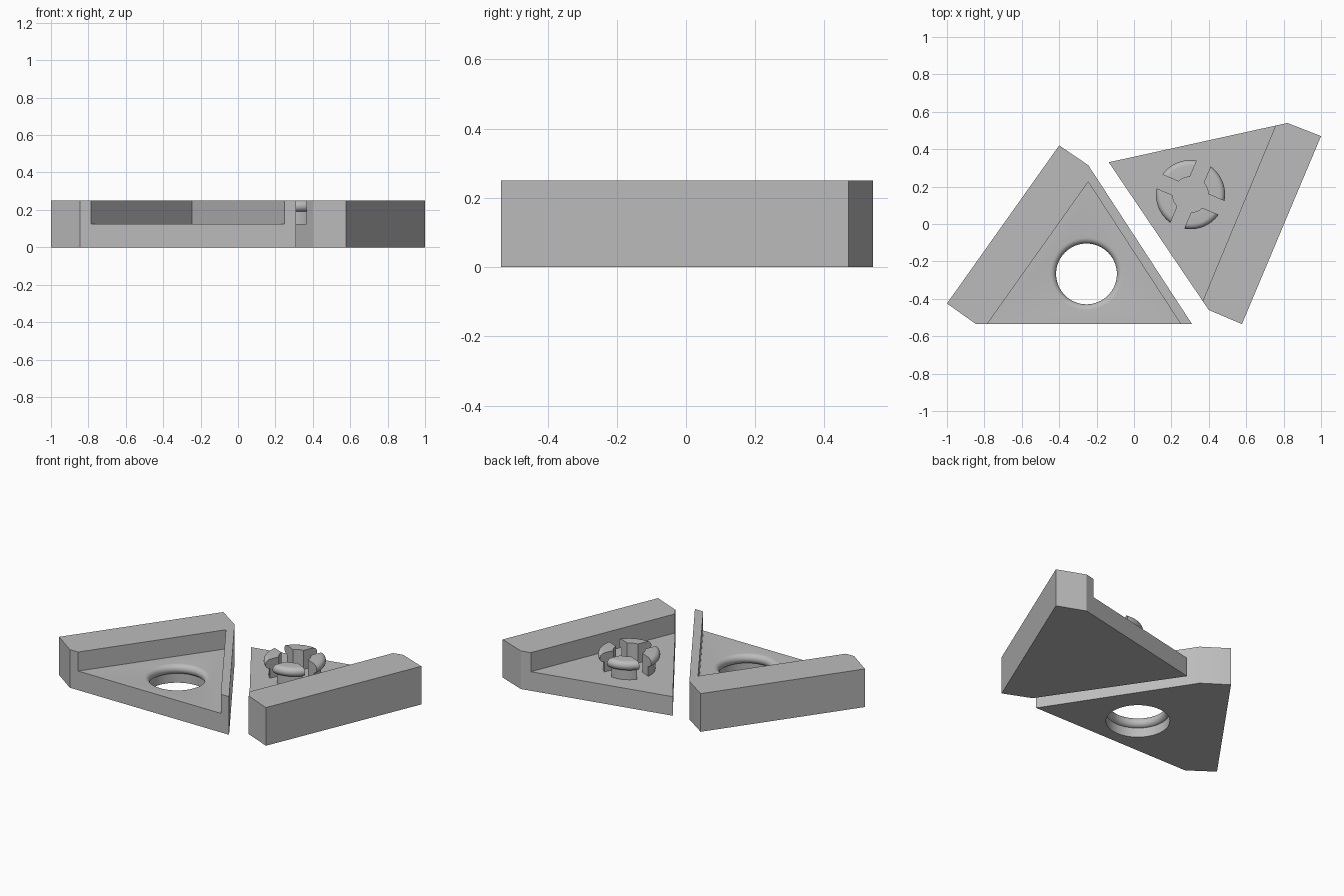
import bpy, bmesh, math
from mathutils import Matrix

if "Cube" in bpy.data.objects:
    bpy.data.objects.remove(bpy.data.objects["Cube"])

HEIGHT, FLOOR = 0.25, 0.125

grey = bpy.data.materials.new("plain grey")
grey.use_nodes = True
grey.diffuse_color = (0.5, 0.5, 0.5, 1)
grey.node_tree.nodes["Principled BSDF"].inputs["Base Color"].default_value = grey.diffuse_color


def finish(name, bm, location=(0, 0, 0)):
    bmesh.ops.recalc_face_normals(bm, faces=bm.faces)
    mesh = bpy.data.meshes.new(name)
    bm.to_mesh(mesh)
    bm.free()
    mesh.materials.append(grey)
    obj = bpy.data.objects.new(name, mesh)
    obj.location = location
    bpy.context.collection.objects.link(obj)
    return obj


def prism(name, outline, z0, z1):
    bm = bmesh.new()
    face = bm.faces.new([bm.verts.new((x, y, z0)) for x, y in outline])
    top = bmesh.ops.extrude_face_region(bm, geom=[face])["geom"]
    verts = [v for v in top if isinstance(v, bmesh.types.BMVert)]
    bmesh.ops.translate(bm, verts=verts, vec=(0, 0, z1 - z0))
    return finish(name, bm)


def lathe(name, profile, location, closed=False, steps=64):
    bm = bmesh.new()
    verts = [bm.verts.new((r, 0, z)) for r, z in profile]
    pairs = list(zip(verts, verts[1:])) + ([(verts[-1], verts[0])] if closed else [])
    edges = [bm.edges.new(p) for p in pairs]
    bmesh.ops.spin(bm, geom=verts + edges, axis=(0, 0, 1), cent=(0, 0, 0),
                   angle=math.tau, steps=steps)
    bmesh.ops.remove_doubles(bm, verts=bm.verts, dist=1e-5)
    return finish(name, bm, location)


def arc(r, z, radius, start, end, steps=12):
    angles = [math.radians(start + (end - start) * i / steps) for i in range(steps + 1)]
    return [(r + radius * math.cos(a), z + radius * math.sin(a)) for a in angles]


def cut(obj, cutter):
    mod = obj.modifiers.new("cut", "BOOLEAN")
    mod.operation, mod.solver, mod.object = "DIFFERENCE", "EXACT", cutter
    bpy.context.view_layer.update()
    bpy.context.view_layer.objects.active = obj
    bpy.ops.object.modifier_apply(modifier=mod.name)
    bpy.data.objects.remove(cutter)


def smooth(obj):
    bpy.ops.object.select_all(action="DESELECT")
    obj.select_set(True)
    bpy.context.view_layer.objects.active = obj
    bpy.ops.object.shade_smooth_by_angle(angle=math.radians(35))


# Socket half: walled plate with a triangular pocket open at the front
socket = prism("socket_plate", [(-1, -0.425), (-0.4, 0.42), (-0.245, 0.315),
                                (0.31, -0.535), (-0.845, -0.535)], 0, HEIGHT)
cut(socket, prism("pocket_cutter", [(-0.245, 0.225), (-0.831, -0.6), (0.292, -0.6)],
                  FLOOR, HEIGHT + 0.1))

# Snap hole: wide bore below, rounded lip above
lip = arc(0.194, 0.0935, 0.0315, 270, 90)
cut(socket, lathe("hole_cutter", [(0, -0.1), (0.19, -0.1), (0.19, 0.062)] + lip
                  + [(0.194, 0.16), (0, 0.16)], (-0.254, -0.267, 0)))
smooth(socket)

# Plug half: plate with a raised wall along its outer side
plug = prism("plug_plate", [(-0.135, 0.33), (0.82, 0.54), (1, 0.47),
                            (0.577, -0.535), (0.4, -0.46)], 0, HEIGHT)
cut(plug, prism("step_cutter", [(0.796, 0.62), (-0.4, 0.62), (-0.4, -0.497),
                                (0.332, -0.497)], FLOOR, HEIGHT + 0.1))

# Snap clip: ring with a round bead, split into four by crossed slots
bead = arc(0.155, 0.22, 0.03, -90, 90)
clip = lathe("snap_clip", [(0.095, 0.12), (0.155, 0.12)] + bead + [(0.095, HEIGHT)],
             (0.302, 0.157, 0), closed=True)
for turn in (67, 157):
    bm = bmesh.new()
    bmesh.ops.create_cube(bm, size=1, matrix=Matrix.Rotation(math.radians(turn), 4, "Z")
                          @ Matrix.Diagonal((0.6, 0.08, 1, 1)))
    cut(clip, finish("slot_cutter", bm, clip.location))
smooth(clip)
